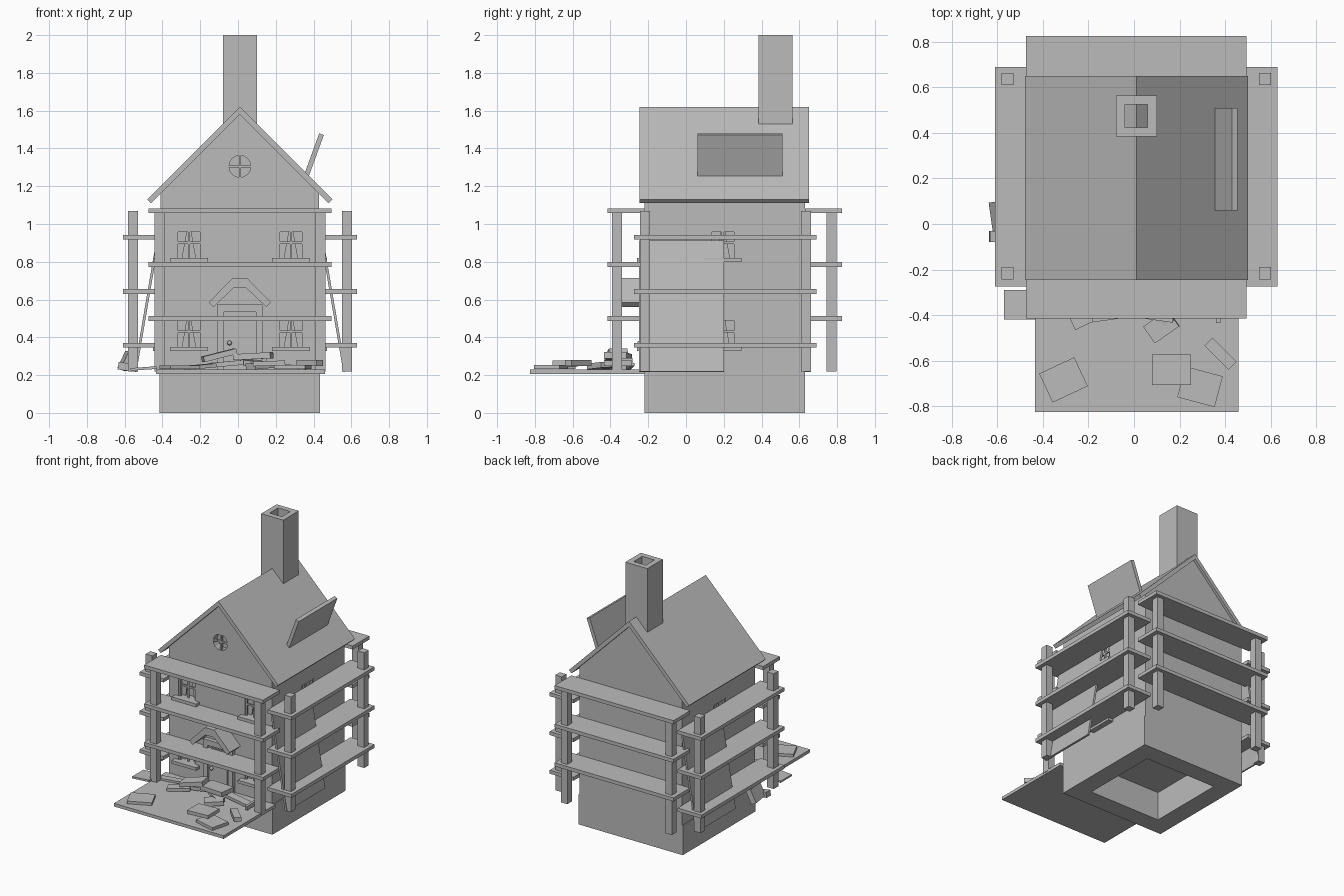
import bpy, bmesh, math, random
from mathutils import Matrix, Vector, Euler

if "Cube" in bpy.data.objects:
    bpy.data.objects.remove(bpy.data.objects["Cube"])

random.seed(4)
CX, CY = 0.01, 0.205          # centre of the house
grey = bpy.data.materials.new("plain_grey")
grey.diffuse_color = (0.5, 0.5, 0.5, 1)
grey.use_nodes = True
grey.node_tree.nodes["Principled BSDF"].inputs["Base Color"].default_value = grey.diffuse_color


def finish(name, bm):
    bmesh.ops.recalc_face_normals(bm, faces=bm.faces)
    me = bpy.data.meshes.new(name)
    bm.to_mesh(me)
    bm.free()
    me.materials.append(grey)
    ob = bpy.data.objects.new(name, me)
    bpy.context.collection.objects.link(ob)
    return ob


def add_box(bm, x, y, z, m=Matrix()):
    """Box from (min, max) ranges, moved by a matrix."""
    size = [x[1] - x[0], y[1] - y[0], z[1] - z[0]]
    mid = [sum(x) / 2, sum(y) / 2, sum(z) / 2]
    bmesh.ops.create_cube(bm, size=1, matrix=m @ Matrix.Translation(mid) @ Matrix.Diagonal((*size, 1)))


def box(name, x, y, z):
    bm = bmesh.new()
    add_box(bm, x, y, z)
    return finish(name, bm)


def tilted(name, loc, size, rot):
    bm = bmesh.new()
    m = Matrix.Translation(loc) @ Euler([math.radians(a) for a in rot]).to_matrix().to_4x4()
    bmesh.ops.create_cube(bm, size=1, matrix=m @ Matrix.Diagonal((*size, 1)))
    return finish(name, bm)


def add_prism(bm, pts, y0, y1, m=Matrix()):
    """Extrude an x-z profile along y."""
    f = bm.faces.new([bm.verts.new(m @ Vector((px, y0, pz))) for px, pz in pts])
    r = bmesh.ops.extrude_face_region(bm, geom=[f])
    d = m.to_3x3() @ Vector((0, y1 - y0, 0))
    bmesh.ops.translate(bm, vec=d, verts=[v for v in r["geom"] if isinstance(v, bmesh.types.BMVert)])


def prism(name, pts, y0, y1):
    bm = bmesh.new()
    add_prism(bm, pts, y0, y1)
    return finish(name, bm)


def cut(ob, cutter):
    mod = ob.modifiers.new("cut", "BOOLEAN")
    mod.object = cutter
    mod.solver = "EXACT"
    bpy.context.view_layer.objects.active = ob
    bpy.ops.object.modifier_apply(modifier=mod.name)
    bpy.data.objects.remove(cutter)


# Foundation, open below
base = box("foundation", (-0.415, 0.435), (-0.22, 0.63), (0, 0.22))
cut(base, box("foundation_cutter", (CX - 0.29, CX + 0.29), (CY - 0.29, CY + 0.29), (-0.1, 0.21)))

# House body with gable
walls = prism("house_walls", [(-0.41, 0.22), (0.43, 0.22), (0.43, 1.165), (CX, 1.585), (-0.41, 1.165)], -0.22, 0.63)

# Windows: wall frames put local -y outwards with the wall at y = 0
front = Matrix.Translation((CX, -0.22, 0))
right = Matrix.Translation((0.43, CY - 0.01, 0)) @ Matrix.Rotation(math.pi / 2, 4, "Z")
left = Matrix.Translation((-0.41, CY - 0.01, 0)) @ Matrix.Rotation(-math.pi / 2, 4, "Z")
spots = [(m, u, z) for z in (0.35, 0.82) for m, u in ((front, -0.27), (front, 0.27), (right, 0), (left, 0))]
cutters = bmesh.new()
for m, u, z in spots:
    add_box(cutters, (u - 0.07, u + 0.07), (-0.05, 0.05), (z, z + 0.15), m)
    bm = bmesh.new()
    add_box(bm, (u - 0.1, u + 0.1), (-0.04, 0.02), (z - 0.022, z), m)
    add_box(bm, (u - 0.006, u + 0.006), (0.01, 0.02), (z, z + 0.15), m)
    add_box(bm, (u - 0.07, u + 0.07), (0.01, 0.02), (z + 0.075, z + 0.087), m)
    for s in (-1, 1):
        add_box(bm, sorted((u + s * 0.07, u + s * 0.058)), (0.005, 0.02), (z, z + 0.15), m)
    add_box(bm, (u - 0.07, u + 0.07), (0.005, 0.02), (z + 0.138, z + 0.15), m)
    finish("window_frame", bm)
    bm = bmesh.new()
    for s in (-1, 1):
        add_prism(bm, [(u + s * 0.07, z), (u + s * 0.035, z), (u + s * 0.008, z + 0.15), (u + s * 0.07, z + 0.15)],
                  0.03, 0.035, m)
    finish("curtains", bm)

# Round gable window
ring = Matrix.Translation((CX, -0.22, 1.305)) @ Matrix.Rotation(math.pi / 2, 4, "X")
bmesh.ops.create_cone(cutters, cap_ends=True, segments=16, radius1=0.058, radius2=0.058, depth=0.1, matrix=ring)
cut(walls, finish("window_cutter", cutters))
bm = bmesh.new()
add_box(bm, (CX - 0.006, CX + 0.006), (-0.215, -0.2), (1.247, 1.363))
add_box(bm, (CX - 0.058, CX + 0.058), (-0.215, -0.2), (1.299, 1.311))
finish("round_window_bars", bm)

# Roof, chimney and loose roof panel
prism("roof", [(CX - 0.49, 1.13), (CX, 1.62), (CX + 0.49, 1.13), (CX + 0.47, 1.11), (CX, 1.58), (CX - 0.47, 1.11)],
      -0.245, 0.65)
chimney = box("chimney", (-0.08, 0.10), (0.385, 0.565), (1.50, 2.0))
cut(chimney, box("chimney_cutter", (-0.04, 0.06), (0.425, 0.525), (1.4, 2.1)))
tilted("loose_roof_panel", (0.402, 0.285, 1.365), (0.026, 0.45, 0.235), (0, 20, 0))

# Door, frame, knob and hood
bm = bmesh.new()
for x, z in (((-0.11, -0.075), (0.23, 0.575)), ((0.095, 0.13), (0.23, 0.575)), ((-0.075, 0.095), (0.535, 0.575))):
    add_box(bm, x, (-0.25, -0.22), z)
finish("door_frame", bm)
box("door", (-0.075, 0.095), (-0.232, -0.22), (0.23, 0.535))
box("door_panel", (-0.055, 0.075), (-0.238, -0.23), (0.26, 0.52))
bm = bmesh.new()
bmesh.ops.create_uvsphere(bm, u_segments=10, v_segments=6, radius=0.013, matrix=Matrix.Translation((-0.045, -0.245, 0.37)))
finish("door_knob", bm)
half = [(0.037, 0.715), (0.165, 0.585), (0.14, 0.56), (0.035, 0.66)]
prism("door_hood", [(CX + a, z) for a, z in half] + [(CX - a, z) for a, z in reversed(half)], -0.345, -0.22)

# Scaffolds on the four sides
for side, y in (("front", (-0.415, -0.22)), ("back", (0.63, 0.825))):
    for z in (0.50, 0.785, 1.07):
        box(side + "_scaffold_shelf", (-0.475, 0.495), y, (z - 0.013, z + 0.013))
    py = (-0.393, -0.34) if side == "front" else (0.745, 0.798)
    for s in (-1, 1):
        box(side + "_scaffold_post", sorted((CX + s * 0.4, CX + s * 0.453)), py, (0.22, 1.07))
for side, s in (("left", -1), ("right", 1)):
    for z in (0.358, 0.643, 0.93):
        box(side + "_scaffold_shelf", sorted((CX + s * 0.425, CX + s * 0.62)), (-0.275, 0.69), (z - 0.013, z + 0.013))
    for t in (-1, 1):
        box(side + "_scaffold_post", sorted((CX + s * 0.54, CX + s * 0.593)),
            sorted((CY + t * 0.4 + 0.005, CY + t * 0.453 + 0.005)), (0.22, 1.07))
    # Large sheet leaning on the wall
    tilted(side + "_leaning_sheet", (CX + s * 0.495, CY - s * 0.228, 0.565), (0.014, 0.45, 0.705), (0, -s * 9.7, 0))

# Front platform
box("front_platform", (-0.435, 0.46), (-0.825, -0.22), (0.207, 0.23))

# Debris: location, size, rotation in degrees
debris = [
    ((-0.31, -0.685, 0.242), (0.17, 0.14, 0.02), (0, 0, 25)),
    ((0.165, -0.64, 0.262), (0.17, 0.135, 0.025), (0, -2, 0)),
    ((0.29, -0.715, 0.243), (0.17, 0.14, 0.022), (0, 0, -15)),
    ((0.38, -0.57, 0.265), (0.15, 0.05, 0.032), (0, 0, -45)),
    ((0.12, -0.45, 0.25), (0.13, 0.09, 0.03), (0, -4, 35)),
    ((-0.10, -0.37, 0.305), (0.18, 0.10, 0.03), (0, -14, 8)),
    ((0.08, -0.36, 0.30), (0.20, 0.12, 0.032), (0, -3, -8)),
    ((-0.20, -0.40, 0.245), (0.16, 0.07, 0.02), (0, -5, 25)),
    ((0.10, -0.39, 0.26), (0.13, 0.06, 0.03), (4, 6, -30)),
    ((0.0, -0.33, 0.265), (0.30, 0.07, 0.025), (0, -5, 5)),
    ((0.22, -0.33, 0.25), (0.28, 0.06, 0.02), (0, 5, -6)),
    ((-0.25, -0.31, 0.245), (0.32, 0.05, 0.015), (0, -4, 4)),
    ((0.37, -0.36, 0.262), (0.02, 0.15, 0.03), (0, 0, 0)),
    ((-0.50, -0.355, 0.235), (0.14, 0.13, 0.014), (0, -4, 0)),
    ((-0.59, 0.03, 0.275), (0.04, 0.14, 0.10), (0, 25, 8)),
    ((-0.60, -0.055, 0.245), (0.07, 0.05, 0.04), (0, 8, 0)),
]
for loc, size, rot in debris:
    tilted("debris_piece", loc, size, rot)
